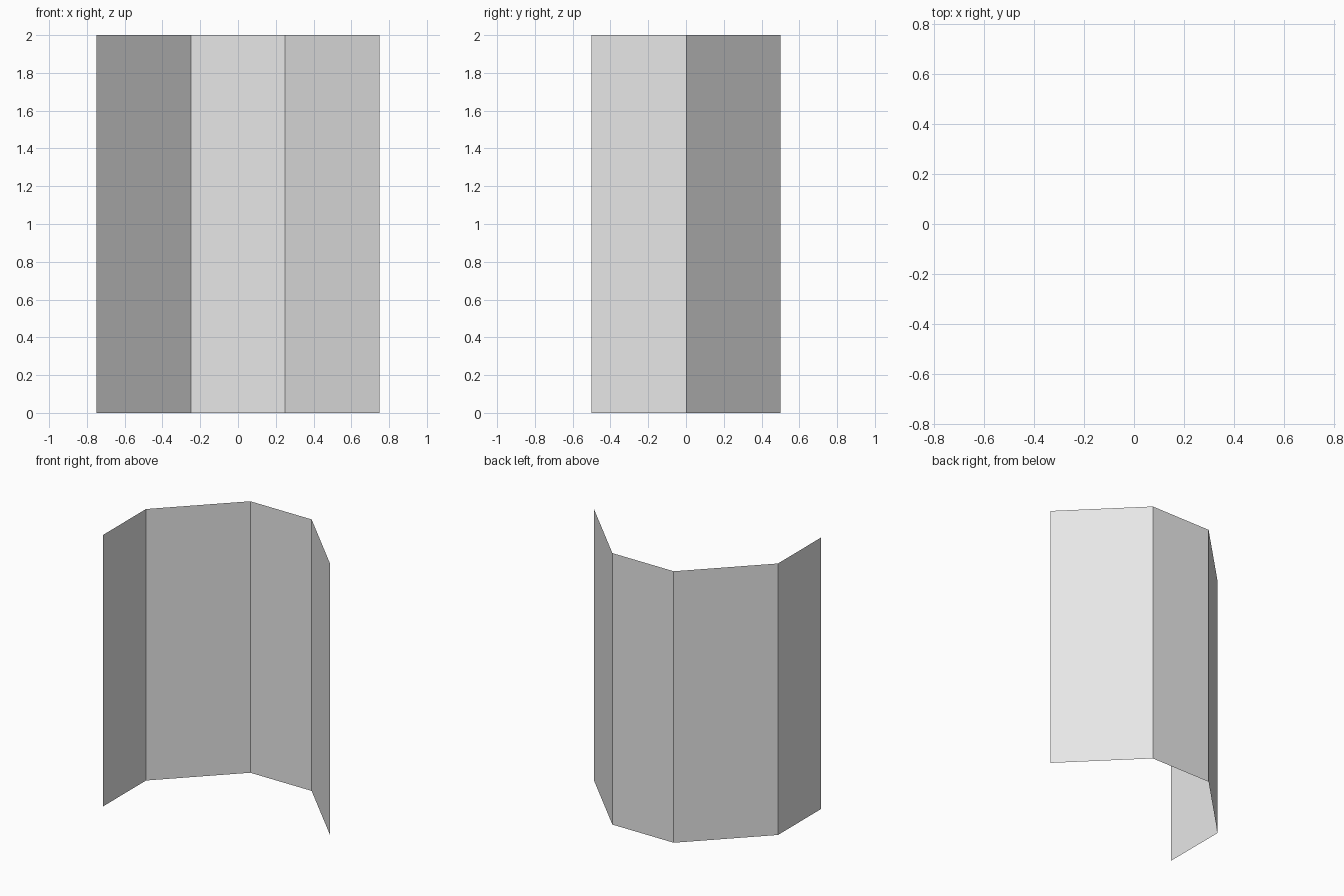
import bpy
import bmesh

cube = bpy.data.objects.get("Cube")
if cube:
    bpy.data.objects.remove(cube, do_unlink=True)

HEIGHT = 2.0

# Plain light grey for the whole sheet
grey = bpy.data.materials.new("light_grey")
grey.use_nodes = True
grey.diffuse_color = (0.8, 0.8, 0.8, 1.0)
grey.node_tree.nodes["Principled BSDF"].inputs["Base Color"].default_value = (0.8, 0.8, 0.8, 1.0)

# Plan outline of the folded screen, from its right front edge to its left edge
outline = [(-0.75, -0.5), (-0.75, 0.0), (-0.25, 0.5), (0.25, 0.5), (0.75, 0.0)]

# Draw the outline on the ground and extrude it into four upright panels
bm = bmesh.new()
verts = [bm.verts.new((x, y, 0.0)) for x, y in outline]
edges = [bm.edges.new(pair) for pair in zip(verts, verts[1:])]
wall = bmesh.ops.extrude_edge_only(bm, edges=edges)
top = [g for g in wall["geom"] if isinstance(g, bmesh.types.BMVert)]
bmesh.ops.translate(bm, verts=top, vec=(0.0, 0.0, HEIGHT))

# Turn every panel's normal to the outer, back side
bm.normal_update()
centre_y = -0.1
for face in bm.faces:
    c = face.calc_center_median()
    if face.normal.x * c.x + face.normal.y * (c.y - centre_y) < 0:
        face.normal_flip()

mesh = bpy.data.meshes.new("folded_screen")
bm.to_mesh(mesh)
bm.free()
mesh.materials.append(grey)
screen = bpy.data.objects.new("folded_screen", mesh)
bpy.context.collection.objects.link(screen)
